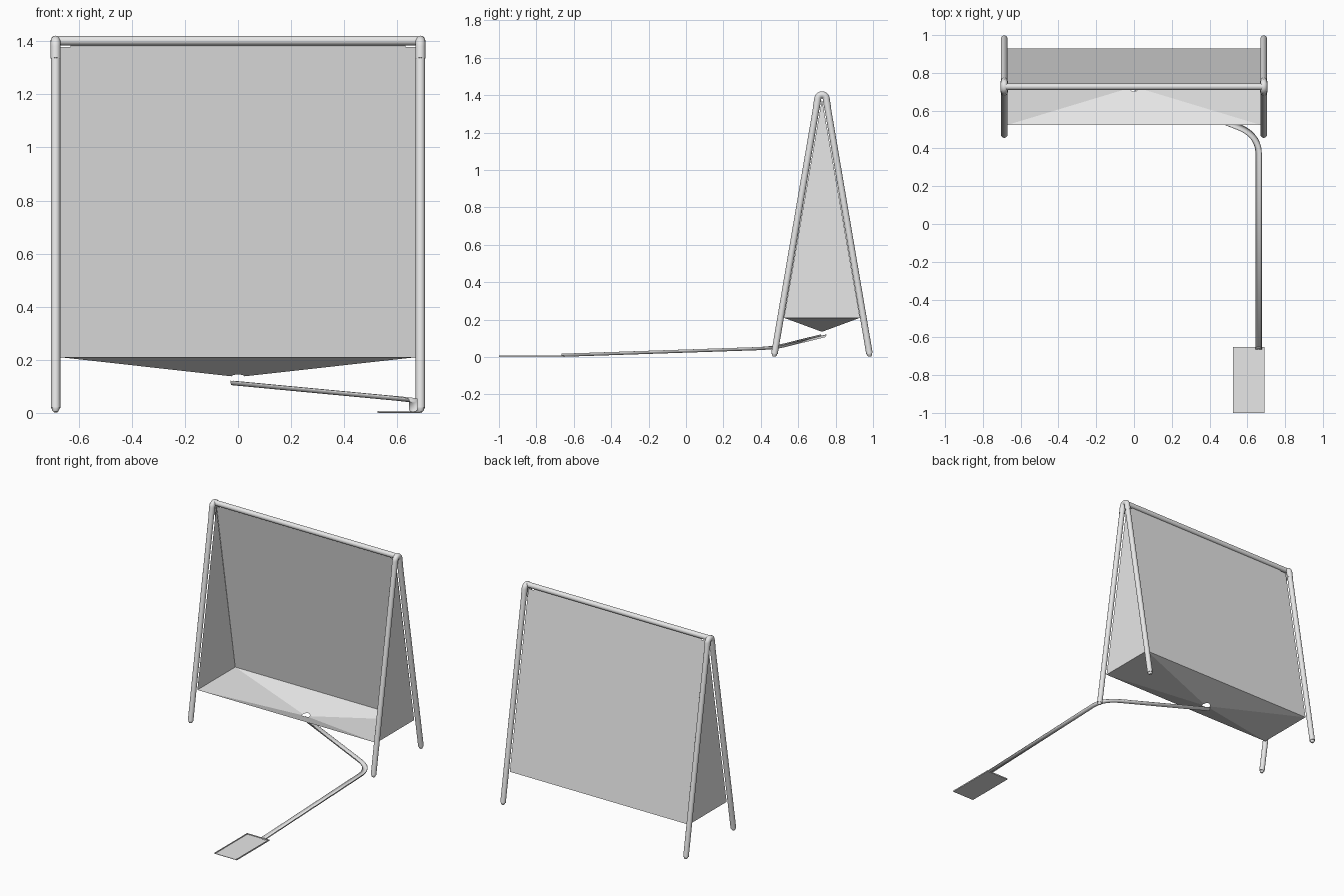
import bpy, bmesh, math
from mathutils import Vector

cube = bpy.data.objects.get("Cube")
if cube:
    bpy.data.objects.remove(cube, do_unlink=True)

grey = bpy.data.materials.new("light_grey")
grey.use_nodes = True
grey.diffuse_color = (0.8, 0.8, 0.8, 1)
grey.node_tree.nodes["Principled BSDF"].inputs["Base Color"].default_value = (0.8, 0.8, 0.8, 1)

MID = 0.727        # y of the ridge
LEG_X = 0.687
TUBE = 0.0175
PANEL_X = 0.672
HEM_Z, TOP_Z = 0.21, 1.378
HALF = 0.203       # half depth of the tray at the hem


def make(name, verts, faces, smooth=False):
    mesh = bpy.data.meshes.new(name)
    mesh.from_pydata([tuple(v) for v in verts], [], faces)
    mesh.materials.append(grey)
    if smooth:
        mesh.shade_smooth()
        mesh.set_sharp_from_angle(angle=math.radians(40))
    obj = bpy.data.objects.new(name, mesh)
    bpy.context.collection.objects.link(obj)
    return obj


def sweep(name, path, radii, side, start=0.0, turn=math.tau, sides=16):
    """Sweep an arc or full circle along a path; side gives the cross axis."""
    path = [Vector(p) for p in path]
    closed = turn > 6
    count = sides if closed else sides + 1
    verts, faces = [], []
    for i, p in enumerate(path):
        t = (path[min(i + 1, len(path) - 1)] - path[max(i - 1, 0)]).normalized()
        u = side(t).normalized()
        v = u.cross(t)
        for k in range(count):
            a = start + turn * k / sides
            verts.append(p + radii[i] * (u * math.cos(a) + v * math.sin(a)))
    for i in range(len(path) - 1):
        for k in range(sides):
            a, b = i * count + k, i * count + (k + 1) % count
            faces.append((a, b, b + count, a + count))
    if closed:
        faces.append(tuple(reversed(range(count))))
        faces.append(tuple(range(len(verts) - count, len(verts))))
    return make(name, verts, faces, True)


def box(name, lo, hi):
    verts = [(x, y, z) for z in (lo[2], hi[2]) for y in (lo[1], hi[1]) for x in (lo[0], hi[0])]
    return make(name, verts, [(0, 2, 3, 1), (4, 5, 7, 6), (0, 1, 5, 4),
                              (2, 6, 7, 3), (0, 4, 6, 2), (1, 3, 7, 5)])


def along_x(t):
    return Vector((1, 0, 0))


def level(t):
    return t.cross(Vector((0, 0, 1)))


# Top rail
sweep("top_rail", [(-LEG_X, MID, 1.402), (LEG_X, MID, 1.402)], [TUBE] * 2,
      lambda t: Vector((0, 1, 0)))

# Legs, rubber feet and bent connectors on both ends
for label, x in (("left", LEG_X), ("right", -LEG_X)):
    for end, s in (("front", -1), ("back", 1)):
        foot, head = Vector((x, MID + s * 0.254, 0.018)), Vector((x, MID + s * 0.024, 1.37))
        sweep(f"{label}_{end}_leg", [foot, head], [TUBE] * 2, along_x)
        down = (foot - head).normalized()
        sweep(f"{label}_{end}_foot", [foot, foot + down * 0.008, foot + down * 0.015],
              [0.015, 0.013, 0.008], along_x)
    arc = [(x, MID - 0.023 * math.cos(a), 1.379 + 0.023 * math.sin(a))
           for a in (math.pi * k / 10 for k in range(11))]
    bend = [(x, MID - 0.030, 1.335)] + arc + [(x, MID + 0.030, 1.335)]
    sweep(f"{label}_connector", bend, [0.0187] * len(bend), along_x)

# Back panel, its hem under the rail, and triangular side panels
make("back_panel", [(-PANEL_X, MID + HALF, HEM_Z), (PANEL_X, MID + HALF, HEM_Z),
                    (PANEL_X, MID + 0.004, TOP_Z), (-PANEL_X, MID + 0.004, TOP_Z)], [(0, 1, 2, 3)])
make("panel_hem", [(-0.63, MID + 0.004, TOP_Z), (0.63, MID + 0.004, TOP_Z),
                   (0.63, MID, 1.39), (-0.63, MID, 1.39)], [(0, 1, 2, 3)])
for label, x in (("left", PANEL_X), ("right", -PANEL_X)):
    make(f"{label}_side_panel", [(x, MID - HALF, HEM_Z), (x, MID + HALF, HEM_Z),
                                 (x, MID, TOP_Z)], [(0, 1, 2)])

# Sloping floor: four flat facets falling to a round hole
corner = math.atan2(HALF, PANEL_X)
angles = [corner, math.pi - corner, math.pi + corner, math.tau - corner, math.tau + corner]
verts, faces = [], []
for a0, a1 in zip(angles, angles[1:]):
    base = len(verts)
    for a in (a0, a1):
        verts.append((math.copysign(PANEL_X, math.cos(a)),
                      MID + math.copysign(HALF, math.sin(a)), HEM_Z))
    for k in range(7):
        a = a1 + (a0 - a1) * k / 6
        x, y = 0.026 * math.cos(a), 0.026 * math.sin(a)
        drop = max(abs(x) / PANEL_X, abs(y) / HALF)
        verts.append((x, MID + y, 0.135 + (HEM_Z - 0.135) * drop))
    faces.append(tuple(range(base, len(verts))))
make("sloping_floor", verts, faces)

# Return channel: open half pipe with a rounded corner
p0, p1, p2 = Vector((0.55, 0.515, 0.067)), Vector((0.66, 0.473, 0.057)), Vector((0.66, 0.37, 0.053))
path = [Vector((-0.022, 0.735, 0.121))]
for k in range(13):
    t = k / 12
    path.append(p0 * (1 - t) ** 2 + p1 * 2 * t * (1 - t) + p2 * t * t)
path.append(Vector((0.66, -0.665, 0.018)))
channel = sweep("return_channel", path, [0.016] * len(path), level, math.pi, math.pi, 10)
solid = channel.modifiers.new("wall", 'SOLIDIFY')
solid.thickness = 0.0015
solid.offset = 0
# Keep the open side of the channel facing up
mesh = channel.data
if mesh.vertices[5].co.z > path[0].z:
    for i, v in enumerate(mesh.vertices):
        v.co.z = 2 * path[i // 11].z - v.co.z

# Ball tray with low rims, open at the front
box("tray_base", (0.525, -1.0, 0), (0.692, -0.652, 0.003))
box("tray_left_rim", (0.687, -1.0, 0.003), (0.692, -0.652, 0.008))
box("tray_right_rim", (0.525, -1.0, 0.003), (0.53, -0.652, 0.008))
box("tray_back_rim", (0.53, -0.657, 0.003), (0.687, -0.652, 0.008))
